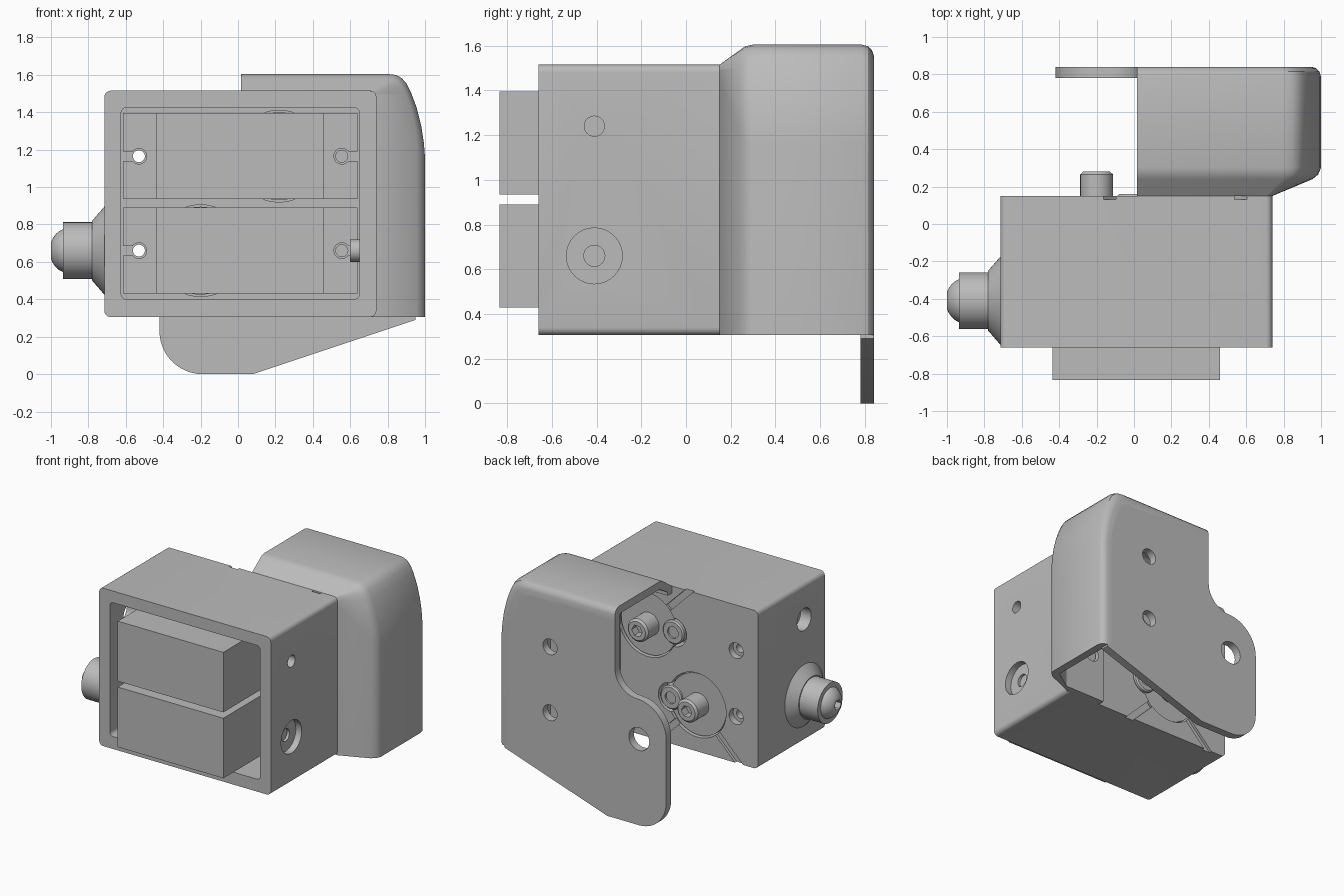
import bpy, bmesh
from math import sin, cos, pi, radians

cube = bpy.data.objects.get("Cube")
if cube:
    bpy.data.objects.remove(cube, do_unlink=True)

grey = bpy.data.materials.new("plain grey")
grey.use_nodes = True
GREY = (0.5, 0.5, 0.5, 1)
grey.diffuse_color = GREY
grey.node_tree.nodes["Principled BSDF"].inputs["Base Color"].default_value = GREY
parts = []


def loft(name, rings):
    """Skin a closed solid through a list of equal-length rings of 3D points."""
    bm = bmesh.new()
    rows = [[bm.verts.new(p) for p in ring] for ring in rings]
    n = len(rows[0])
    for a, b in zip(rows, rows[1:]):
        for i in range(n):
            j = (i + 1) % n
            bm.faces.new((a[i], a[j], b[j], b[i]))
    bm.faces.new(rows[0])
    bm.faces.new(rows[-1])
    bmesh.ops.recalc_face_normals(bm, faces=bm.faces)
    mesh = bpy.data.meshes.new(name)
    bm.to_mesh(mesh)
    bm.free()
    mesh.materials.append(grey)
    obj = bpy.data.objects.new(name, mesh)
    bpy.context.collection.objects.link(obj)
    parts.append(obj)
    return obj


def prism(name, outline, y0, y1):
    return loft(name, [[(x, y, z) for x, z in outline] for y in (y0, y1)])


def rect(x0, x1, z0, z1):
    return [(x0, z0), (x1, z0), (x1, z1), (x0, z1)]


def arc(cx, cz, r, a0, a1, steps=12):
    angles = [radians(a0 + (a1 - a0) * i / steps) for i in range(steps + 1)]
    return [(cx + r * cos(a), cz + r * sin(a)) for a in angles]


def rounded(x0, x1, z0, z1, r):
    return (arc(x1 - r, z1 - r, r, 0, 90, 6) + arc(x0 + r, z1 - r, r, 90, 180, 6)
            + arc(x0 + r, z0 + r, r, 180, 270, 6) + arc(x1 - r, z0 + r, r, 270, 360, 6))


def turned(name, profile, axis, c, z, sides=40):
    """Turn (position, radius) pairs about an x or y axis through (c, z)."""
    rings = []
    for t, r in profile:
        ring = [(c + r * cos(2 * pi * i / sides), z + r * sin(2 * pi * i / sides))
                for i in range(sides)]
        rings.append([(t, u, v) if axis == "x" else (u, t, v) for u, v in ring])
    return loft(name, rings)


def cut(obj, *cutters):
    for cutter in cutters:
        mod = obj.modifiers.new("cut", "BOOLEAN")
        mod.operation = "DIFFERENCE"
        mod.solver = "EXACT"
        mod.object = cutter
        bpy.context.view_layer.objects.active = obj
        bpy.ops.object.modifier_apply(modifier=mod.name)
        parts.remove(cutter)
        bpy.data.objects.remove(cutter, do_unlink=True)


def bore(axis, c, z, r, t0, t1, sides=32):
    return turned("cutter", [(t0, r), (t1, r)], axis, c, z, sides)


# Each servo: height, shaft x, direction to the small gear, groove direction
SERVOS = {"upper": (1.165, 0.22, -1, 1), "lower": (0.66, -0.2, 1, -1)}
SCREW_X = (-0.53, 0.555)
SIDE_Y = -0.41

# Housing with an open front
housing = prism("housing", rounded(-0.715, 0.74, 0.305, 1.515, 0.035), -0.66, 0.15)
cut(housing, prism("cutter", rounded(-0.625, 0.65, 0.4, 1.425, 0.03), -0.8, -0.08))
for z, shaft, gear, up in SERVOS.values():
    # Keyhole openings, 45 degree marking grooves and screw holes in the back wall
    cut(housing, bore("y", shaft, z, 0.245, -0.2, 0.3, 48),
        bore("y", shaft + gear * 0.22, z, 0.11, 0.05, 0.3))
    for side in (-1, 1):
        w = 0.017
        ends = [(shaft + side * d, z + up * d) for d in (0.16, 0.4)]
        (ax, az), (bx, bz) = ends
        s = side * up
        groove = [(ax + w * s, az - w), (bx + w * s, bz - w),
                  (bx - w * s, bz + w), (ax - w * s, az + w)]
        cut(housing, prism("cutter", groove, 0.13, 0.2))
    for x in SCREW_X:
        cut(housing, bore("y", x, z, 0.032, -0.2, 0.3), bore("y", x, z, 0.06, 0.1, 0.3))
# Side holes
cut(housing, bore("x", SIDE_Y, 1.24, 0.085, -0.9, -0.5),
    bore("x", SIDE_Y, 1.24, 0.045, 0.5, 0.9),
    bore("x", SIDE_Y, 0.66, 0.125, 0.69, 0.9),
    bore("x", SIDE_Y, 0.66, 0.047, 0.5, 0.9))

# Servos
for label, (z, shaft, gear, up) in SERVOS.items():
    prism(label + "_servo_body", rect(-0.435, 0.46, z - 0.23, z + 0.23), -0.835, 0.04)
    flange = prism(label + "_servo_flange", rect(-0.615, 0.64, z - 0.23, z + 0.23), -0.17, -0.075)
    for x, edge in zip(SCREW_X, (-0.7, 0.7)):
        slot = rect(min(x, edge), max(x, edge), z - 0.025, z + 0.025)
        cut(flange, bore("y", x, z, 0.042, -0.3, 0.1), prism("cutter", slot, -0.3, 0.1))
    turned(label + "_gear_case", [(-0.1, 0.235), (0.135, 0.235)], "y", shaft, z, 48)
    small = turned(label + "_small_gear_case", [(0, 0.09), (0.15, 0.09), (0.16, 0.08)],
                   "y", shaft + gear * 0.22, z)
    cut(small, bore("y", shaft + gear * 0.22, z, 0.045, 0.145, 0.3))
    knob = turned(label + "_shaft_screw", [(0.1, 0.0875), (0.265, 0.0875), (0.28, 0.072)],
                  "y", shaft, z)
    cut(knob, bore("y", shaft, z, 0.045, 0.22, 0.4, 6))

# Side pivot: cone, collar and domed screw
turned("pivot_cone", [(-0.7, 0.235), (-0.715, 0.235), (-0.78, 0.16)], "x", SIDE_Y, 0.66, 48)
turned("pivot_collar", [(-0.75, 0.152), (-0.935, 0.152)], "x", SIDE_Y, 0.66, 48)
dome = turned("pivot_screw", [(-0.9, 0.115), (-0.935, 0.115), (-0.955, 0.105),
                              (-0.975, 0.088), (-0.99, 0.066), (-1.0, 0.045)],
              "x", SIDE_Y, 0.66)
cut(dome, bore("x", SIDE_Y, 0.66, 0.04, -1.1, -0.95, 6))
turned("pivot_end", [(0.6, 0.06), (0.67, 0.06)], "x", SIDE_Y, 0.66)


# Side cover: a lofted shell, open underneath and on the inner side
def shoulder(xr, zt, s=1.0):
    bend = [(0, 0.45), (0.006, 0.37), (0.02, 0.28), (0.045, 0.18), (0.075, 0.1),
            (0.1, 0.05), (0.125, 0.022), (0.155, 0.006), (0.2, 0)]
    return [(xr - s * dx, zt - s * dz) for dx, dz in bend]


def section(y, xr, zt, s, x0, z0):
    return [(x, y, z) for x, z in [(x0, z0), (xr, z0)] + shoulder(xr, zt, s) + [(x0, zt)]]


OUTER = [(0.15, 0.74, 1.515, 0.15), (0.24, 0.955, 1.58, 0.8), (0.265, 0.985, 1.597, 0.95),
         (0.3, 1, 1.605, 1), (0.785, 1, 1.605, 1), (0.815, 0.992, 1.597, 1),
         (0.832, 0.975, 1.58, 1), (0.84, 0.95, 1.555, 1)]
INNER = [(0.2, 0.79, 1.485, 0.5), (0.3, 0.94, 1.545, 1), (0.77, 0.94, 1.545, 1),
         (0.8, 0.9, 1.51, 1), (0.9, 0.9, 1.51, 1)]
cover = loft("side_cover", [section(*p, 0.015, 0.305) for p in OUTER])
cut(cover, loft("cutter", [section(*p, -0.2, 0.2) for p in INNER]),
    prism("cutter", rect(-0.1, 0.45, 0.2, 1.46), 0.1, 0.25))
for z in (1.165, 0.66):
    cut(cover, bore("y", 0.555, z, 0.06, 0.1, 0.4))
    turned("cover_screw", [(0.14, 0.05), (0.18, 0.05)], "y", 0.555, z)

# Back plate with a rounded tab
outline = ([(0.08, 0), (0.95, 0.29), (0.95, 0.305)] + shoulder(0.92, 1.53)
           + [(0.015, 1.53)] + arc(-0.17, 1.15, 0.185, 0, -90)
           + arc(-0.17, 0.715, 0.25, 90, 180) + arc(-0.19, 0.23, 0.23, 180, 270))
plate = prism("back_plate", outline, 0.78, 0.84)
cut(plate, bore("y", 0.565, 1.165, 0.06, 0.7, 0.9), bore("y", 0.565, 0.66, 0.06, 0.7, 0.9),
    bore("y", -0.19, 0.66, 0.087, 0.7, 0.9))

# Smooth the curved faces, keep the edges sharp
bpy.ops.object.select_all(action="DESELECT")
for obj in parts:
    obj.select_set(True)
bpy.context.view_layer.objects.active = housing
bpy.ops.object.shade_smooth_by_angle(angle=radians(30))
